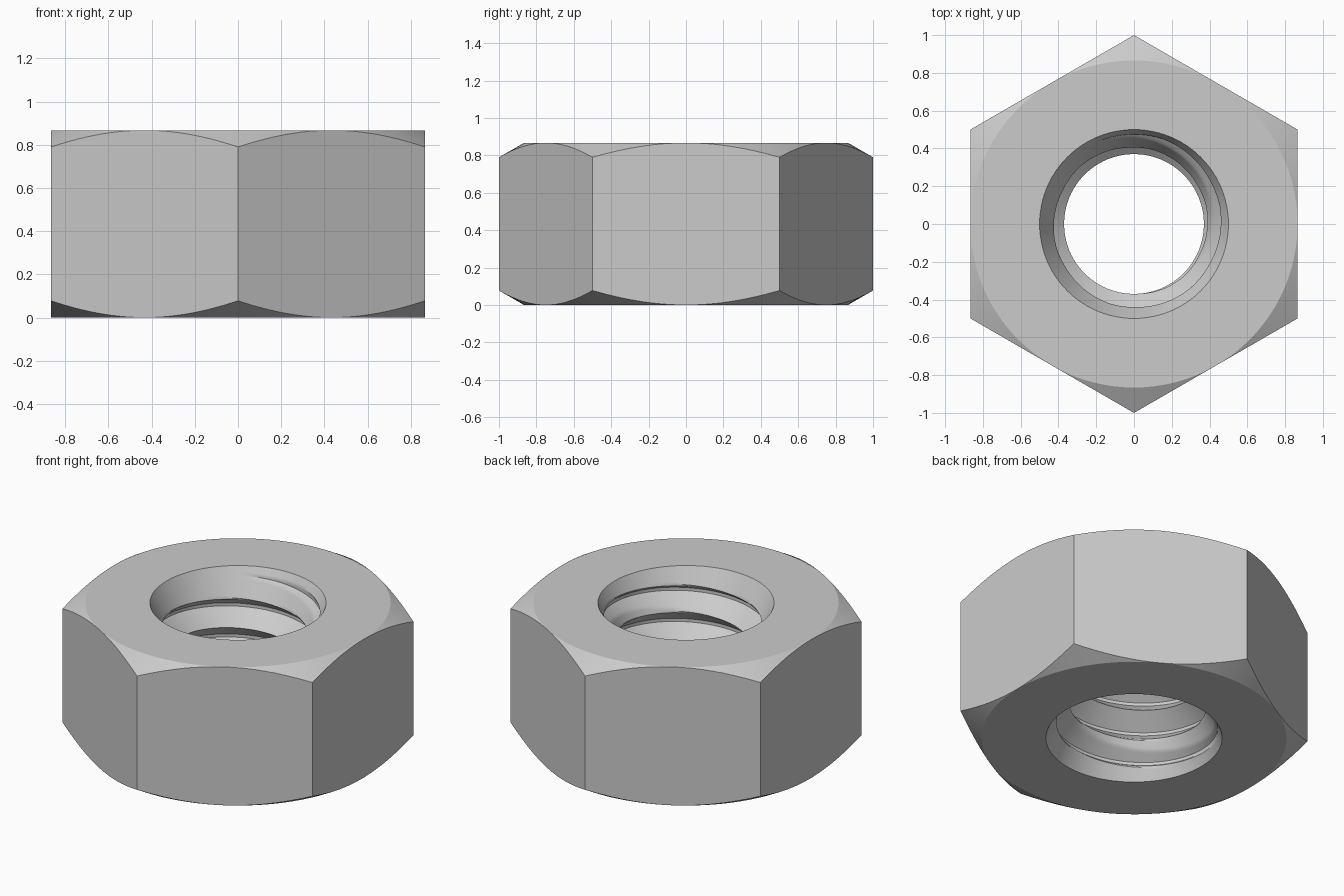
import bpy, bmesh, math

cube = bpy.data.objects.get("Cube")
if cube:
    bpy.data.objects.remove(cube)

HEIGHT, FLAT = 0.867, math.sqrt(3) / 2   # nut height, centre-to-flat distance
CREST, ROOT, PITCH = 0.37, 0.475, 0.195  # thread radii and pitch
RIM, TAPER = 0.5, 0.52                   # countersink radius and slope
COLUMNS, ROWS, TURNS = 96, 20, 7         # ROWS is per thread pitch
START = 0.731 - PITCH * 125 / 360 - 5 * PITCH
SLOPE = math.tan(math.radians(30))


def thread_radius(u):
    """V-shaped groove with a narrow flat root; u runs 0..1 per pitch."""
    rise = min(u, 1 - u) / 0.45
    return CREST + (ROOT - CREST) * min(rise, 1)


def section(turn):
    """Closed (radius, height) outline of the nut at a fraction of a turn."""
    points = []
    # Threaded bore: rows follow the helix, opened by a countersink at each end
    for row in range(ROWS * TURNS + 1):
        z = START + PITCH * (turn + row / ROWS)
        z = min(max(z, 0), HEIGHT)
        u = ((z - START) / PITCH - turn) % 1
        cone = RIM - TAPER * min(z, HEIGHT - z)
        points.append((max(thread_radius(u), cone), z))
    # Hexagonal outside with conical corner chamfers
    offset = (turn * 360 + 30) % 60 - 30
    outer = FLAT / math.cos(math.radians(offset))
    drop = SLOPE * (outer - FLAT)
    points += [(FLAT, HEIGHT), (outer, HEIGHT - drop), (outer, drop), (FLAT, 0)]
    return points


# Sweep the outline round the axis and weld the seam
bm = bmesh.new()
loops = []
for column in range(COLUMNS + 1):
    turn = column / COLUMNS
    c, s = math.cos(turn * math.tau), math.sin(turn * math.tau)
    loops.append([bm.verts.new((r * c, r * s, z)) for r, z in section(turn)])
for a, b in zip(loops, loops[1:]):
    for i in range(len(a)):
        j = (i + 1) % len(a)
        bm.faces.new((a[i], a[j], b[j], b[i]))
bmesh.ops.remove_doubles(bm, verts=bm.verts, dist=0.00005)
bmesh.ops.dissolve_degenerate(bm, edges=bm.edges, dist=0.00005)
bmesh.ops.recalc_face_normals(bm, faces=bm.faces)

mesh = bpy.data.meshes.new("hex_nut")
bm.to_mesh(mesh)
bm.free()
nut = bpy.data.objects.new("hex_nut", mesh)
bpy.context.collection.objects.link(nut)

# Plain grey metal
steel = bpy.data.materials.new("grey_steel")
steel.use_nodes = True
grey = (0.6, 0.6, 0.6, 1)
steel.diffuse_color = grey
steel.node_tree.nodes["Principled BSDF"].inputs["Base Color"].default_value = grey
mesh.materials.append(steel)

bpy.ops.object.select_all(action="DESELECT")
nut.select_set(True)
bpy.context.view_layer.objects.active = nut
bpy.ops.object.shade_smooth_by_angle(angle=math.radians(28))
